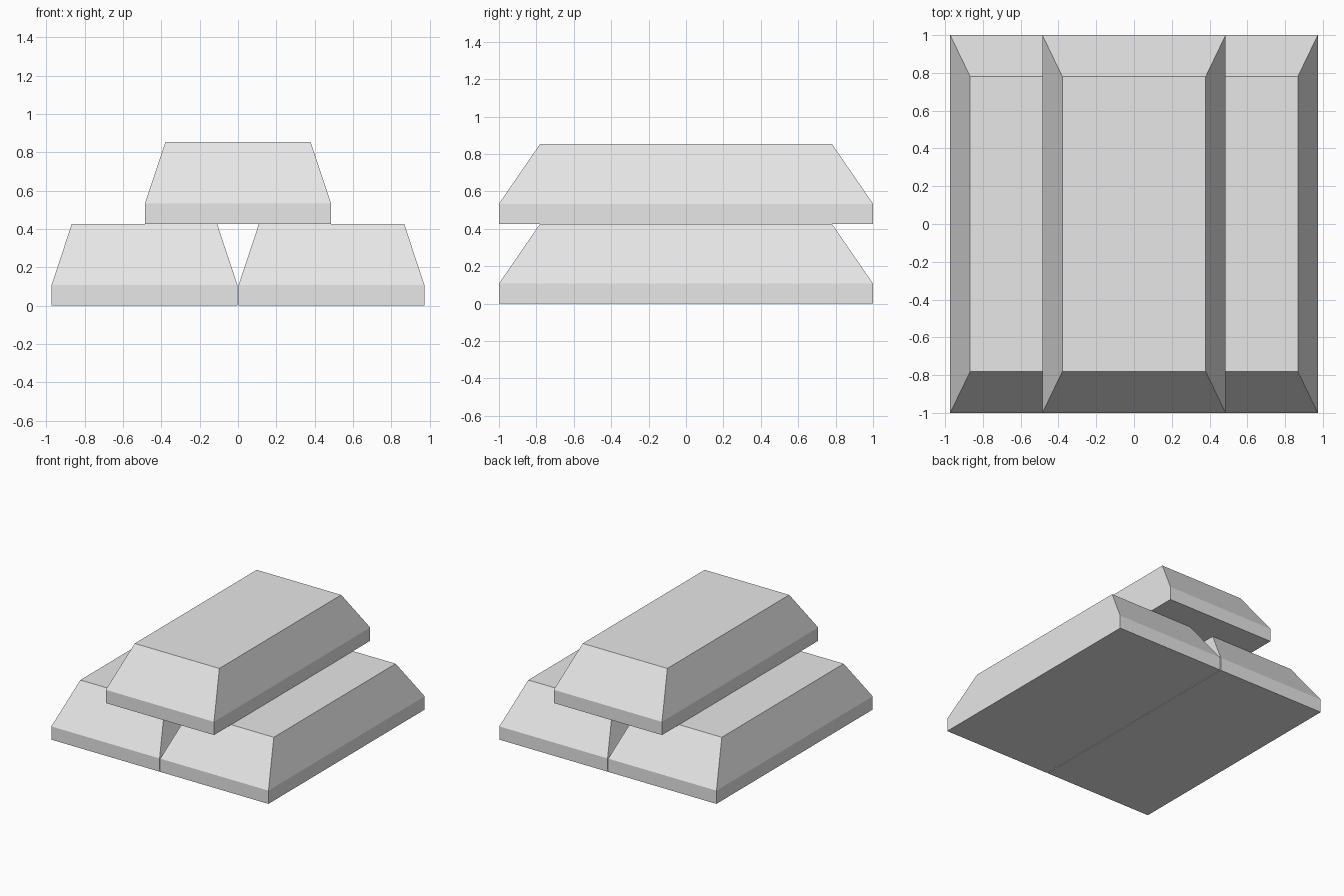
import bpy
import bmesh

cube = bpy.data.objects.get("Cube")
if cube:
    bpy.data.objects.remove(cube, do_unlink=True)

# Plain grey metal
grey = bpy.data.materials.new("light_grey")
grey.use_nodes = True
grey.diffuse_color = (0.8, 0.8, 0.8, 1)
grey.node_tree.nodes["Principled BSDF"].inputs["Base Color"].default_value = grey.diffuse_color

HEIGHT = 0.427
# Half width, half length and height of each level of an ingot
LEVELS = [(0.485, 1.0, 0), (0.485, 1.0, 0.107), (0.379, 0.78, HEIGHT)]


def ingot(name, x, z):
    """Straight-sided base with a tapered upper body."""
    bm = bmesh.new()
    rings = [[bm.verts.new((sx * w, sy * d, h))
              for sx, sy in ((-1, -1), (1, -1), (1, 1), (-1, 1))]
             for w, d, h in LEVELS]
    for low, high in zip(rings, rings[1:]):
        for i in range(4):
            j = (i + 1) % 4
            bm.faces.new((low[i], low[j], high[j], high[i]))
    bm.faces.new(rings[0][::-1])
    bm.faces.new(rings[-1])
    mesh = bpy.data.meshes.new(name)
    bm.to_mesh(mesh)
    bm.free()
    mesh.materials.append(grey)
    obj = bpy.data.objects.new(name, mesh)
    obj.location = (x, 0, z)
    bpy.context.collection.objects.link(obj)


# Two ingots side by side with a third bridging them
ingot("right_ingot", -0.488, 0)
ingot("left_ingot", 0.488, 0)
ingot("top_ingot", 0, HEIGHT)
